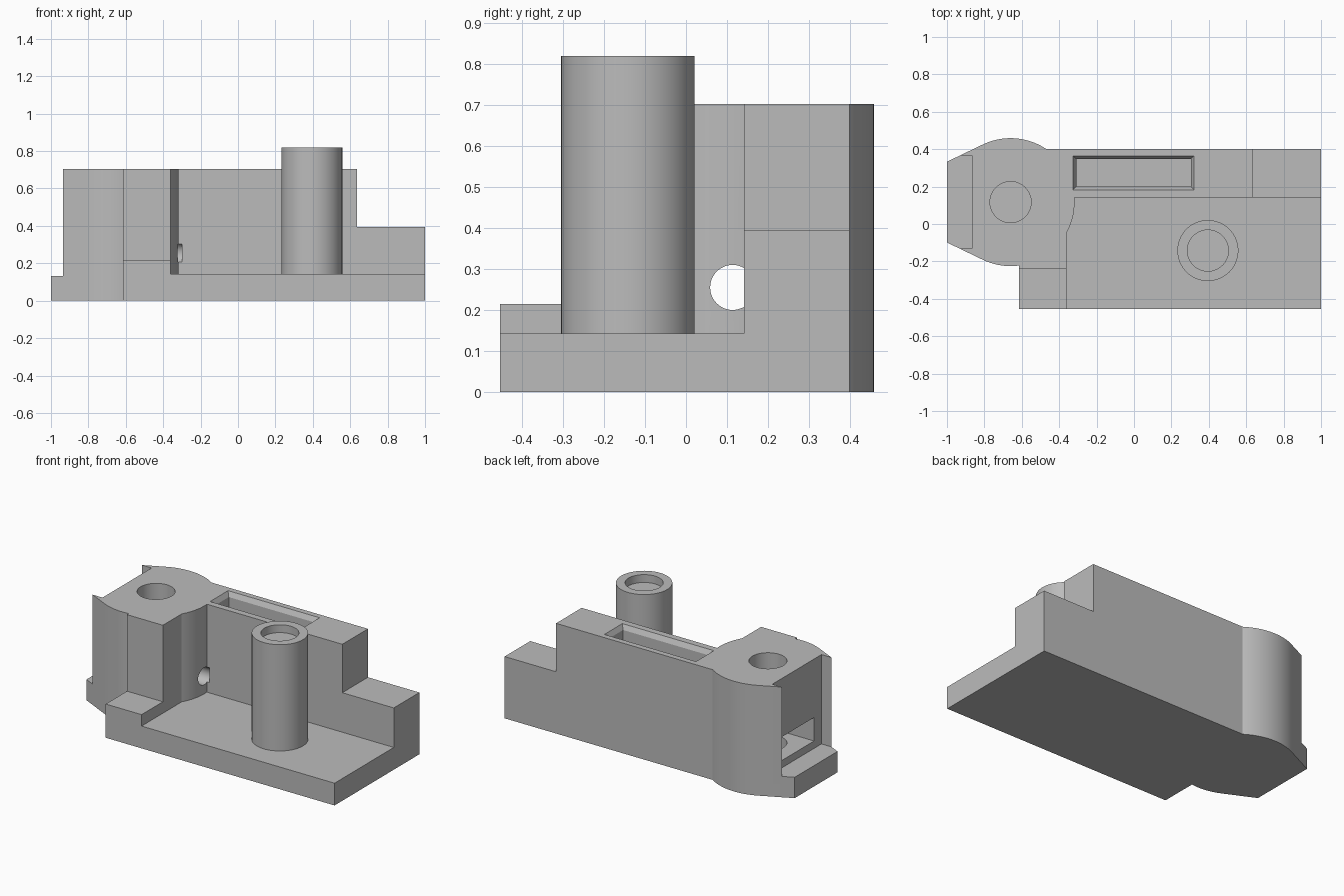
import bpy
import bmesh
from math import sin, cos, radians, pi
from mathutils import Matrix

if "Cube" in bpy.data.objects:
    bpy.data.objects.remove(bpy.data.objects["Cube"], do_unlink=True)

grey = bpy.data.materials.new("plain_grey")
grey.use_nodes = True
colour = (0.5, 0.5, 0.5, 1)
grey.diffuse_color = colour
grey.node_tree.nodes["Principled BSDF"].inputs["Base Color"].default_value = colour


def finish(name, bm):
    bmesh.ops.recalc_face_normals(bm, faces=bm.faces)
    mesh = bpy.data.meshes.new(name)
    bm.to_mesh(mesh)
    bm.free()
    mesh.materials.append(grey)
    obj = bpy.data.objects.new(name, mesh)
    bpy.context.collection.objects.link(obj)
    return obj


def box(name, x, y, z):
    bm = bmesh.new()
    bmesh.ops.create_cube(bm, size=1)
    for v in bm.verts:
        v.co = [r[0] if c < 0 else r[1] for c, r in zip(v.co, (x, y, z))]
    return finish(name, bm)


def prism(name, outline, z):
    bm = bmesh.new()
    face = bm.faces.new([bm.verts.new((x, y, z[0])) for x, y in outline])
    top = bmesh.ops.extrude_face_region(bm, geom=[face])["geom"]
    for v in top:
        if isinstance(v, bmesh.types.BMVert):
            v.co.z = z[1]
    return finish(name, bm)


def cylinder(name, centre, radius, length, sides=64, along_x=False):
    bm = bmesh.new()
    turn = Matrix.Rotation(pi / 2, 4, "Y") if along_x else Matrix()
    bmesh.ops.create_cone(bm, cap_ends=True, segments=sides, radius1=radius,
                          radius2=radius, depth=length,
                          matrix=Matrix.Translation(centre) @ turn)
    return finish(name, bm)


def combine(target, tools, operation):
    bpy.context.view_layer.objects.active = target
    for tool in tools:
        mod = target.modifiers.new("combine", "BOOLEAN")
        mod.operation, mod.solver, mod.object = operation, "EXACT", tool
        bpy.ops.object.modifier_apply(modifier=mod.name)
        bpy.data.objects.remove(tool, do_unlink=True)


def smooth(obj):
    bpy.ops.object.select_all(action="DESELECT")
    obj.select_set(True)
    bpy.context.view_layer.objects.active = obj
    bpy.ops.object.shade_smooth_by_angle(angle=radians(20))


# Rounded head: an arc with tapered flanks running to the narrow end
hx, hy, hr = -0.66, 0.117, 0.342
arc = [(hx + hr * cos(radians(a)), hy + hr * sin(radians(a)))
       for a in [-115.5 + 231 * i / 60 for i in range(61)]]
head = prism("body", arc + [(-1, 0.333), (-1, -0.099)], (0, 0.703))

# Solid blocks joined to the head
blocks = [
    box("base_plate", (-0.615, 1), (-0.455, 0.4), (0, 0.142)),
    box("front_ledge", (-0.615, -0.362), (-0.455, -0.1), (0, 0.215)),
    box("head_block", (-0.615, -0.362), (-0.24, 0.4), (0, 0.703)),
    box("back_wall", (-0.5, 0.637), (0.142, 0.4), (0, 0.703)),
    box("low_wall", (0.5, 1), (0.142, 0.4), (0, 0.394)),
]
combine(head, blocks, "UNION")

# Flared pocket in the wall top
bm = bmesh.new()
rings = []
for z, out in ((0.2, 0), (0.673, 0), (0.703, 0.017), (0.75, 0.017)):
    x0, x1, y0, y1 = -0.308 - out, 0.304 + out, 0.2 - out, 0.347 + out
    rings.append([bm.verts.new((x, y, z)) for x, y in
                  ((x0, y0), (x1, y0), (x1, y1), (x0, y1))])
bm.faces.new(rings[0])
bm.faces.new(rings[-1])
for low, high in zip(rings, rings[1:]):
    for i in range(4):
        j = (i + 1) % 4
        bm.faces.new((low[i], low[j], high[j], high[i]))
pocket = finish("wall_pocket", bm)

# End recess, nut slot, upright hole and sideways bore
half = 0.172
nut = [(hx + 0.2 * cos(radians(a)), hy + 0.2 * sin(radians(a)))
       for a in (-60, 0, 60)]
cuts = [
    pocket,
    box("end_recess", (-1.1, -0.865), (-0.13, 0.365), (0.133, 0.8)),
    prism("nut_slot", [(-0.95, hy - half)] + nut + [(-0.95, hy + half)], (0.18, 0.33)),
    cylinder("upright_hole", (hx, hy, 0.43), 0.11, 0.74),
    cylinder("side_bore", (-0.48, 0.114, 0.255), 0.055, 0.36, 48, True),
]
combine(head, cuts, "DIFFERENCE")
smooth(head)

# Round post with a shallow socket in its top
px, py = 0.395, -0.142
post = cylinder("post", (px, py, 0.48), 0.163, 0.68)
combine(post, [cylinder("post_socket", (px, py, 0.82), 0.11, 0.1)], "DIFFERENCE")
smooth(post)
